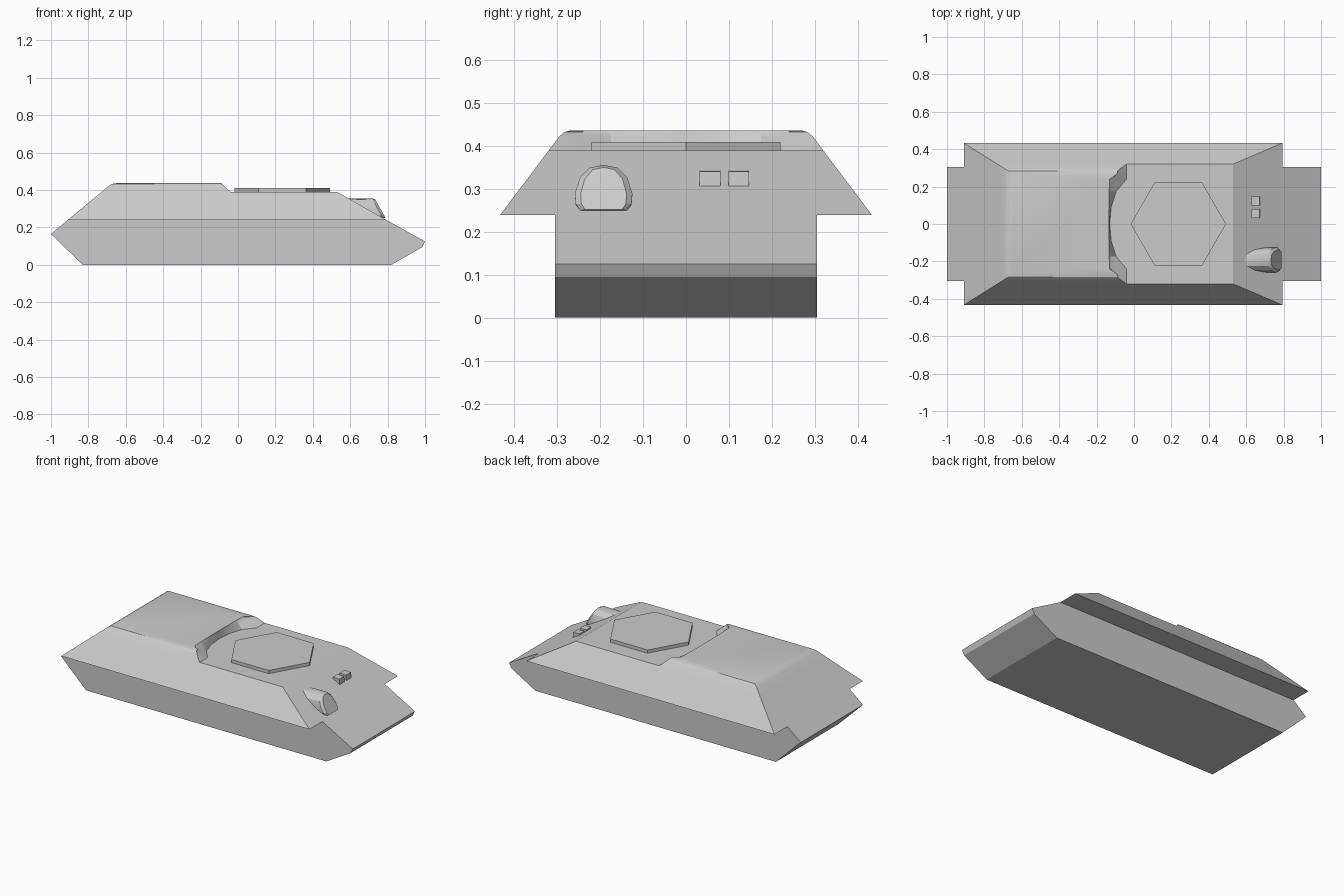
import bpy, bmesh, math

if "Cube" in bpy.data.objects:
    bpy.data.objects.remove(bpy.data.objects["Cube"])


def finish(name, bm, angle=25):
    bmesh.ops.remove_doubles(bm, verts=bm.verts, dist=1e-5)
    bmesh.ops.recalc_face_normals(bm, faces=bm.faces)
    me = bpy.data.meshes.new(name)
    bm.to_mesh(me)
    bm.free()
    ob = bpy.data.objects.new(name, me)
    bpy.context.collection.objects.link(ob)
    bpy.ops.object.select_all(action='DESELECT')
    bpy.context.view_layer.objects.active = ob
    ob.select_set(True)
    bpy.ops.object.shade_smooth_by_angle(angle=math.radians(angle))
    return ob


def face(bm, pts):
    bm.faces.new([bm.verts.new(p) for p in pts])


def loft(bm, rings, closed=True, caps=True):
    """Skin between matching rings of points."""
    n = len(rings[0])
    for a, b in zip(rings, rings[1:]):
        for i in range(n if closed else n - 1):
            j = (i + 1) % n
            face(bm, [a[i], a[j], b[j], b[i]])
    if caps:
        face(bm, rings[0])
        face(bm, rings[-1])


def glacis_x(z):
    return 0.53 + (0.39 - z) * 1.753


# Hull: lower tub, sponsons, sloped upper plates and raised engine deck
BELT, ROOF = 0.24, 0.39
TUB, WIDE, TOP = 0.305, 0.433, 0.32
REAR, FRONT = -0.91, glacis_x(BELT)
R2, F2 = -0.73, 0.53
prof = [(REAR, BELT), (-1, 0.165), (-0.83, 0), (0.82, 0),
        (0.985, 0.095), (1, 0.125), (FRONT, BELT)]

bm = bmesh.new()
loft(bm, [[(x, s * TUB, z) for x, z in prof] for s in (-1, 1)], closed=False)
for s in (-1, 1):
    # sponson underside and side plate
    face(bm, [(REAR, s * TUB, BELT), (FRONT, s * TUB, BELT),
              (FRONT, s * WIDE, BELT), (REAR, s * WIDE, BELT)])
    face(bm, [(REAR, s * WIDE, BELT), (FRONT, s * WIDE, BELT), (F2, s * TOP, ROOF),
              (-0.04, s * TOP, ROOF), (R2, s * TOP, ROOF)])
for xb, xt in ((REAR, R2), (FRONT, F2)):
    face(bm, [(xb, -WIDE, BELT), (xb, -TUB, BELT), (xb, TUB, BELT), (xb, WIDE, BELT),
              (xt, TOP, ROOF), (xt, -TOP, ROOF)])


# Deck outline at one level; the front edge curves around the turret ring
def deck_ring(z, hw, rear, t):
    low = [(-0.04, hw), (-0.04, 0.24), (-0.095, 0.175), (-0.122, 0.09)]
    high = [(-0.09, hw), (-0.13, 0.24), (-0.133, 0.175), (-0.134, 0.09)]
    half = [(a[0] + (b[0] - a[0]) * t, a[1] + (b[1] - a[1]) * t)
            for a, b in zip(low, high)]
    mid = [(-0.13 - 0.005 * t, 0)]
    pts = half + mid + [(x, -y) for x, y in reversed(half)] + [(rear, -hw), (rear, hw)]
    return [(x, y, z) for x, y in pts]


rings = [deck_ring(ROOF, TOP, R2, 0), deck_ring(0.422, 0.296, -0.692, 0.68),
         deck_ring(0.433, 0.283, -0.672, 0.93), deck_ring(0.437, 0.268, -0.65, 1)]
loft(bm, rings, caps=False)
face(bm, rings[-1])
# turret roof plate in front of the deck
face(bm, rings[0][:9] + [(F2, -TOP, ROOF), (F2, TOP, ROOF)])
finish("hull", bm)

# Hexagonal turret base plate
bm = bmesh.new()
hexa = [(0.237 + 0.255 * math.cos(i * math.pi / 3), 0.255 * math.sin(i * math.pi / 3))
        for i in range(6)]
loft(bm, [[(x, y, z) for x, y in hexa] for z in (0.388, 0.41)])
finish("turret_plate", bm)

# Driver's hood: arch section running back into the front plate
half = [(0.054, 0.25), (0.065, 0.265), (0.067, 0.29), (0.055, 0.327), (0.032, 0.35)]
arch = half + [(0, 0.356)] + [(-y, z) for y, z in reversed(half)]
HY = -0.192


def hood_front(z):
    return 0.722 + (0.355 - z) * 0.57


back = [(glacis_x(z) - 0.02, HY + y, z - 0.003) for y, z in arch]
rim = [(hood_front(z) - 0.006, HY + y, z) for y, z in arch]
inner = []
for y, z in arch:
    zi = 0.252 + (z - 0.25) * 0.93
    inner.append((hood_front(zi) + 0.008, HY + y * 0.8, zi))
bm = bmesh.new()
loft(bm, [back, rim, inner])
finish("driver_hood", bm)

# Pair of vision blocks on the front plate
block = [(0.675, 0.300), (0.672, 0.341), (0.628, 0.343), (0.628, 0.325)]
for i, y in enumerate((0.056, 0.123)):
    bm = bmesh.new()
    loft(bm, [[(x, y + d, z) for x, z in block] for d in (-0.024, 0.024)])
    finish("vision_block_%d" % (i + 1), bm)
